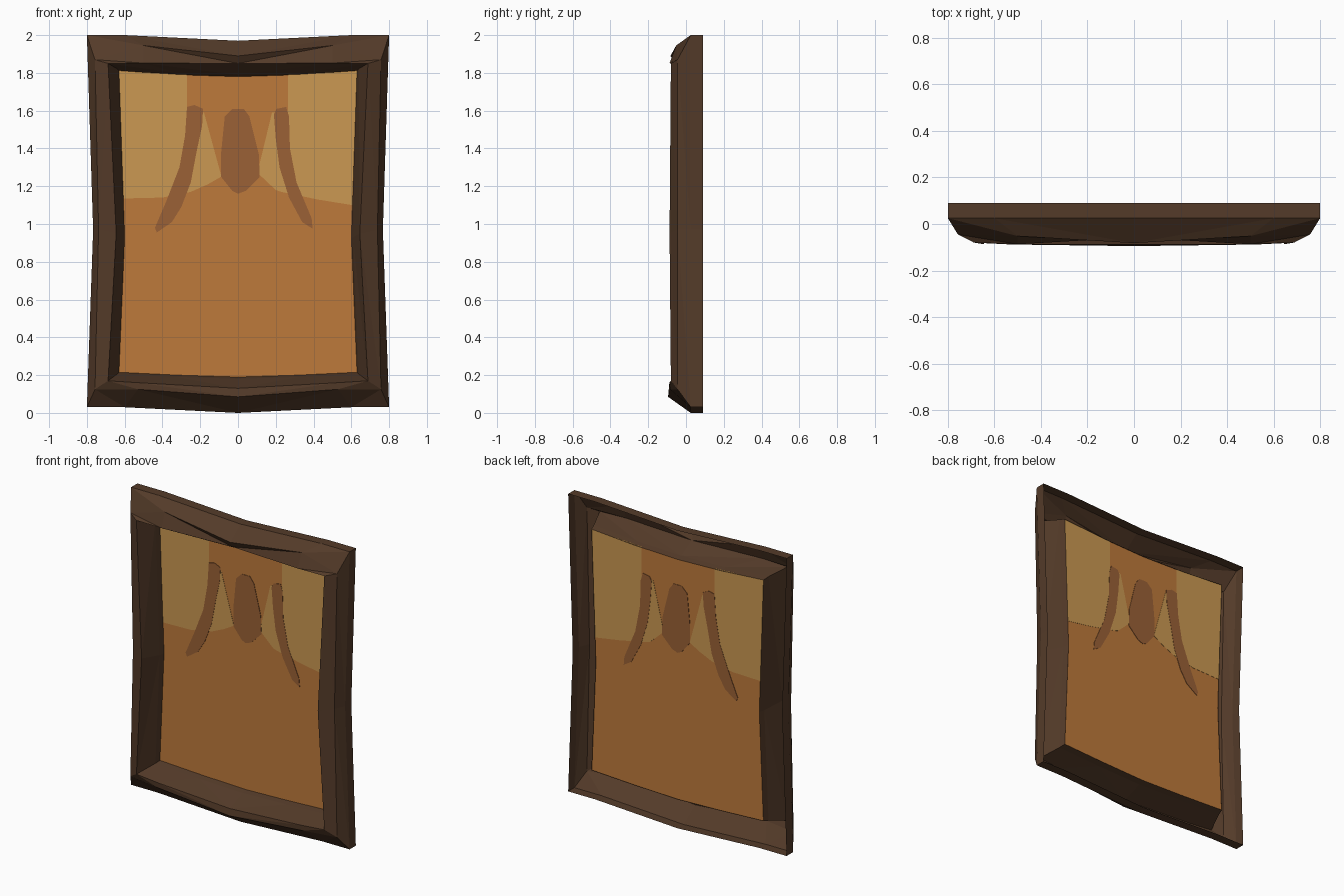
import bpy, bmesh

if "Cube" in bpy.data.objects:
    bpy.data.objects.remove(bpy.data.objects["Cube"])


def material(name, r, g, b):
    def lin(v):
        v /= 255
        return v / 12.92 if v <= 0.04045 else ((v + 0.055) / 1.055) ** 2.4
    m = bpy.data.materials.new(name)
    m.diffuse_color = (lin(r), lin(g), lin(b), 1)
    m.use_nodes = True
    m.node_tree.nodes["Principled BSDF"].inputs["Base Color"].default_value = m.diffuse_color
    return m


DARK_WOOD = material("dark wood", 84, 59, 41)
ORANGE = material("orange canvas", 190, 122, 59)
TAN = material("tan paint", 203, 153, 82)
BROWN = material("brown paint", 155, 97, 54)


def add_object(name, bm, mat):
    me = bpy.data.meshes.new(name)
    bm.to_mesh(me)
    bm.free()
    me.materials.append(mat)
    ob = bpy.data.objects.new(name, me)
    bpy.context.collection.objects.link(ob)
    return ob


# Loops of the right half of the frame, from outer back edge to inner back edge.
# Each loop: top middle, top quarter, top corner, side middle,
# bottom corner, bottom quarter, bottom middle
outer = [(0, 1.97), (.6, 2.0), (.8, 2.0), (.767, .97), (.8, .03), (.6, .03), (0, 0)]
inner = [(0, 1.78), (.32, 1.79), (.63, 1.812), (.6, .93), (.63, .215), (.32, .2), (0, .19)]
back_edge = [(x, .09, z) for x, z in outer]
front_edge = [(x, .025, z) for x, z in outer]
bevel = [(0, -.082, 1.89), (.5, -.052, 1.945), (.757, -.045, 1.87), (.738, -.045, .97),
         (.757, -.045, .125), (.53, -.085, .125), (0, -.095, .085)]
ridge = [(0, -.058, 1.85), (.5, -.087, 1.852), (.688, -.08, 1.85), (.645, -.087, .95),
         (.688, -.08, .17), (.53, -.088, .16), (0, -.088, .13)]
step = [(x * 1.015, .05, z + (z - 1) * .012) for x, z in inner]
inner_edge = [(x, .09, z) for x, z in inner]

# Carved frame: an open-backed shell
bm = bmesh.new()
rings = [[bm.verts.new(p) for p in loop]
         for loop in (back_edge, front_edge, bevel, ridge, step, inner_edge)]
for a, b in zip(rings, rings[1:]):
    for j in range(len(a) - 1):
        bm.faces.new((a[j], a[j + 1], b[j]))
        bm.faces.new((a[j + 1], b[j + 1], b[j]))
bmesh.ops.recalc_face_normals(bm, faces=bm.faces)
front = min(bm.faces, key=lambda f: f.calc_center_median().y)
if front.normal.y > 0:
    bmesh.ops.reverse_faces(bm, faces=bm.faces)
frame = add_object("carved_frame", bm, DARK_WOOD)
mirror = frame.modifiers.new("mirror", 'MIRROR')
mirror.use_axis = (True, False, False)
mirror.use_clip = True


def plate(name, outline, half, mat):
    """Thin flat plate from an x,z outline, centred on the canvas plane."""
    bm = bmesh.new()
    face = bm.faces.new([bm.verts.new((x, .084 - half, z)) for x, z in outline])
    ext = bmesh.ops.extrude_face_region(bm, geom=[face])
    for v in ext["geom"]:
        if isinstance(v, bmesh.types.BMVert):
            v.co.y += 2 * half
    bmesh.ops.recalc_face_normals(bm, faces=bm.faces)
    bmesh.ops.triangulate(bm, faces=bm.faces)
    return add_object(name, bm, mat)


# Canvas fills the opening
plate("canvas", inner + [(-x, z) for x, z in inner[-2:0:-1]], .001, ORANGE)

# Tan painted areas
plate("left_tan_patch",
      [(-.63, 1.81), (-.27, 1.79), (-.27, 1.6), (-.18, 1.59), (-.09, 1.26), (-.09, 1.25),
       (-.16, 1.21), (-.25, 1.17), (-.4, 1.14), (-.607, 1.135)], .0025, TAN)
plate("right_tan_patch",
      [(.63, 1.81), (.265, 1.79), (.265, 1.6), (.18, 1.59), (.11, 1.3), (.115, 1.26),
       (.2, 1.18), (.23, 1.17), (.42, 1.13), (.605, 1.1)], .0025, TAN)

# Brown painted strokes
plate("left_stroke",
      [(-.27, 1.62), (-.23, 1.63), (-.185, 1.61), (-.19, 1.52), (-.22, 1.38), (-.25, 1.22),
       (-.3, 1.09), (-.35, 1.01), (-.43, .955), (-.44, .98), (-.38, 1.12), (-.31, 1.3),
       (-.28, 1.47)], .004, BROWN)
plate("middle_stroke",
      [(-.07, 1.57), (-.03, 1.61), (.03, 1.61), (.06, 1.57), (.11, 1.37), (.115, 1.25),
       (.04, 1.175), (0, 1.16), (-.03, 1.175), (-.09, 1.25), (-.09, 1.37)], .004, BROWN)
plate("right_stroke",
      [(.19, 1.58), (.205, 1.61), (.255, 1.62), (.27, 1.57), (.275, 1.4), (.31, 1.22),
       (.39, 1.03), (.395, .975), (.34, 1.01), (.27, 1.14), (.22, 1.3), (.2, 1.45)], .004, BROWN)
